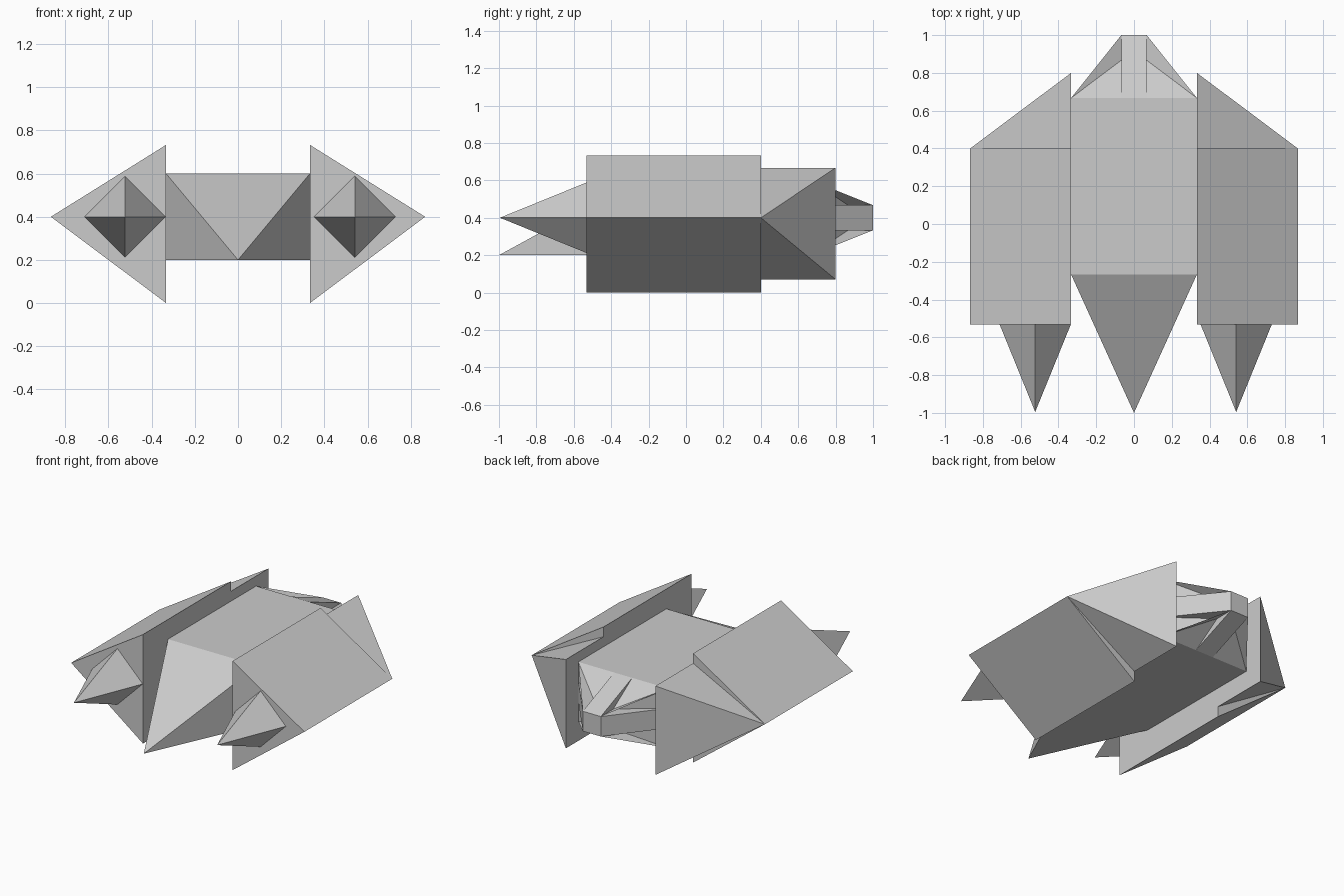
import bpy, bmesh

if "Cube" in bpy.data.objects:
    bpy.data.objects.remove(bpy.data.objects["Cube"])


def finish(name, bm):
    mesh = bpy.data.meshes.new(name)
    bm.to_mesh(mesh)
    bm.free()
    obj = bpy.data.objects.new(name, mesh)
    bpy.context.collection.objects.link(obj)
    return obj


def hull(name, points, open_back=False):
    """Flat-sided solid wrapped around a few corner points."""
    bm = bmesh.new()
    verts = [bm.verts.new(p) for p in points]
    bmesh.ops.convex_hull(bm, input=verts)
    bmesh.ops.dissolve_limit(bm, angle_limit=0.01, verts=bm.verts, edges=bm.edges)
    bmesh.ops.recalc_face_normals(bm, faces=bm.faces)
    if open_back:
        back = [f for f in bm.faces if f.normal.y > 0.99]
        bmesh.ops.delete(bm, geom=back, context='FACES')
    return finish(name, bm)


W, MID = 0.333, 0.4          # hull half width, centre height
N = 0.067                    # nozzle half size
BACK, TIP = 0.667, 1.0

# Central hull with pointed nose
box = [(x, y, z) for x in (-W, W) for y in (-0.267, BACK) for z in (0.2, 0.6)]
hull("central_hull", box + [(0, -1, 0.2)], open_back=True)

# Tail: four sloped ribs meeting at a square nozzle, with a fin in each corner
bm = bmesh.new()


def face(*points):
    bm.faces.new([bm.verts.new(p) for p in points])


for s in (-1, 1):
    # top/bottom rib and side rib
    face((-N, BACK, MID + s * 0.2), (N, BACK, MID + s * 0.2),
         (N, TIP, MID + s * N), (-N, TIP, MID + s * N))
    face((s * W, BACK, MID - N), (s * W, BACK, MID + N),
         (s * N, TIP, MID + N), (s * N, TIP, MID - N))
    for t in (-1, 1):
        corner = (s * W, BACK, MID + t * 0.2)
        tip = (s * N, TIP, MID + t * N)
        inner = (s * N, 0.867, MID + t * N)
        rib_top = (s * N, BACK, MID + t * 0.2)
        rib_side = (s * W, BACK, MID + t * N)
        face(corner, tip, inner)
        for rib in (rib_top, rib_side):
            face(rib, tip, inner)
            face(corner, rib, inner)
face((-N, TIP, MID - N), (N, TIP, MID - N), (N, TIP, MID + N), (-N, TIP, MID + N))
bmesh.ops.remove_doubles(bm, verts=bm.verts, dist=0.0005)
bmesh.ops.recalc_face_normals(bm, faces=bm.faces)
finish("tail_nozzle", bm)

# Side pods, their rear wedges and front spikes
for side, s, cx in (("left", -1, -0.523), ("right", 1, 0.541)):
    hull(side + "_pod", [(s * x, y, z) for y in (-0.533, 0.4)
                         for x, z in ((W, 0), (W, 0.733), (0.867, MID))])
    hull(side + "_rear_wedge", [(s * W, y, z) for y in (0.4, 0.8) for z in (0.07, 0.667)]
         + [(s * 0.867, 0.4, MID)])
    r = 0.188
    hull(side + "_front_spike", [(cx - r, -0.533, MID), (cx + r, -0.533, MID),
                                 (cx, -0.533, MID - r), (cx, -0.533, MID + r),
                                 (cx, -0.995, MID)])
